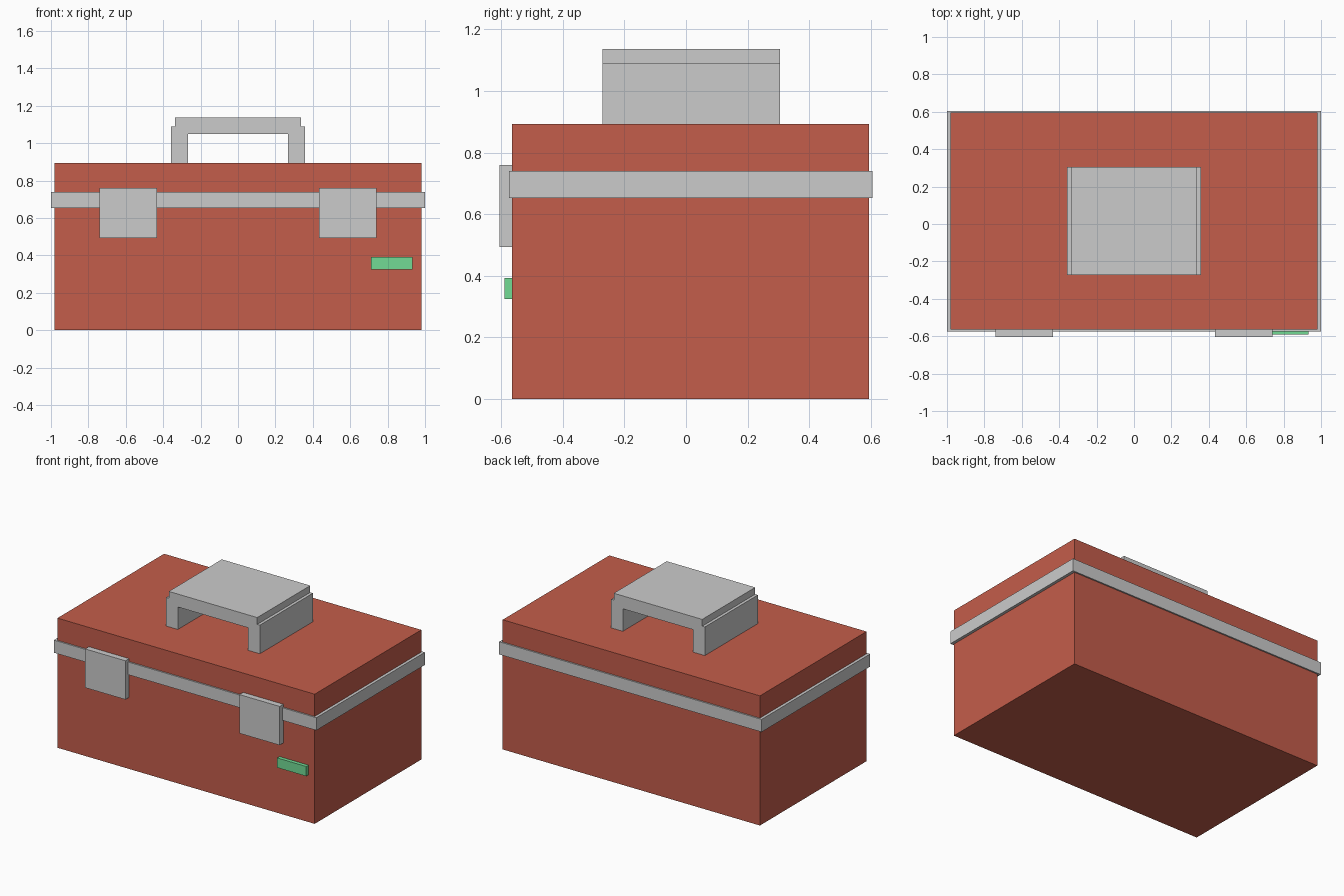
import bpy

if "Cube" in bpy.data.objects:
    bpy.data.objects.remove(bpy.data.objects["Cube"])


def material(name, rgb):
    mat = bpy.data.materials.new(name)
    mat.diffuse_color = (*rgb, 1.0)
    mat.use_nodes = True
    mat.node_tree.nodes["Principled BSDF"].inputs["Base Color"].default_value = mat.diffuse_color
    return mat


def box(name, x, y, z, mat=None):
    """Box spanning the given (min, max) range on each axis."""
    spans = (x, y, z)
    bpy.ops.mesh.primitive_cube_add(size=1, location=[(a + b) / 2 for a, b in spans])
    obj = bpy.context.object
    obj.name = name
    obj.scale = [b - a for a, b in spans]
    bpy.ops.object.transform_apply(location=False, rotation=False, scale=True)
    if mat:
        obj.data.materials.append(mat)
    return obj


red = material("red_paint", (0.55, 0.11, 0.07))
green = material("green_tag", (0.17, 0.71, 0.30))

# Case: lower body and lid meet behind the metal band
box("case_body", (-0.98, 0.98), (-0.565, 0.595), (0, 0.70), red)
box("lid", (-0.98, 0.98), (-0.565, 0.595), (0.70, 0.893), red)
box("seam_band", (-1, 1), (-0.575, 0.605), (0.653, 0.74))

# Handle: wide grip resting on two upright plates
box("handle_grip", (-0.337, 0.337), (-0.272, 0.305), (1.048, 1.137))

# Mirrored pairs: handle legs and front latches
for side, s in (("left", -1), ("right", 1)):
    box(f"handle_leg_{side}", sorted((s * 0.268, s * 0.357)), (-0.272, 0.305), (0.893, 1.09))
    box(f"latch_{side}", sorted((s * 0.434, s * 0.741)), (-0.605, -0.565), (0.493, 0.76))

# Small label plate on the front
box("label_plate", (0.712, 0.932), (-0.59, -0.565), (0.325, 0.392), green)
